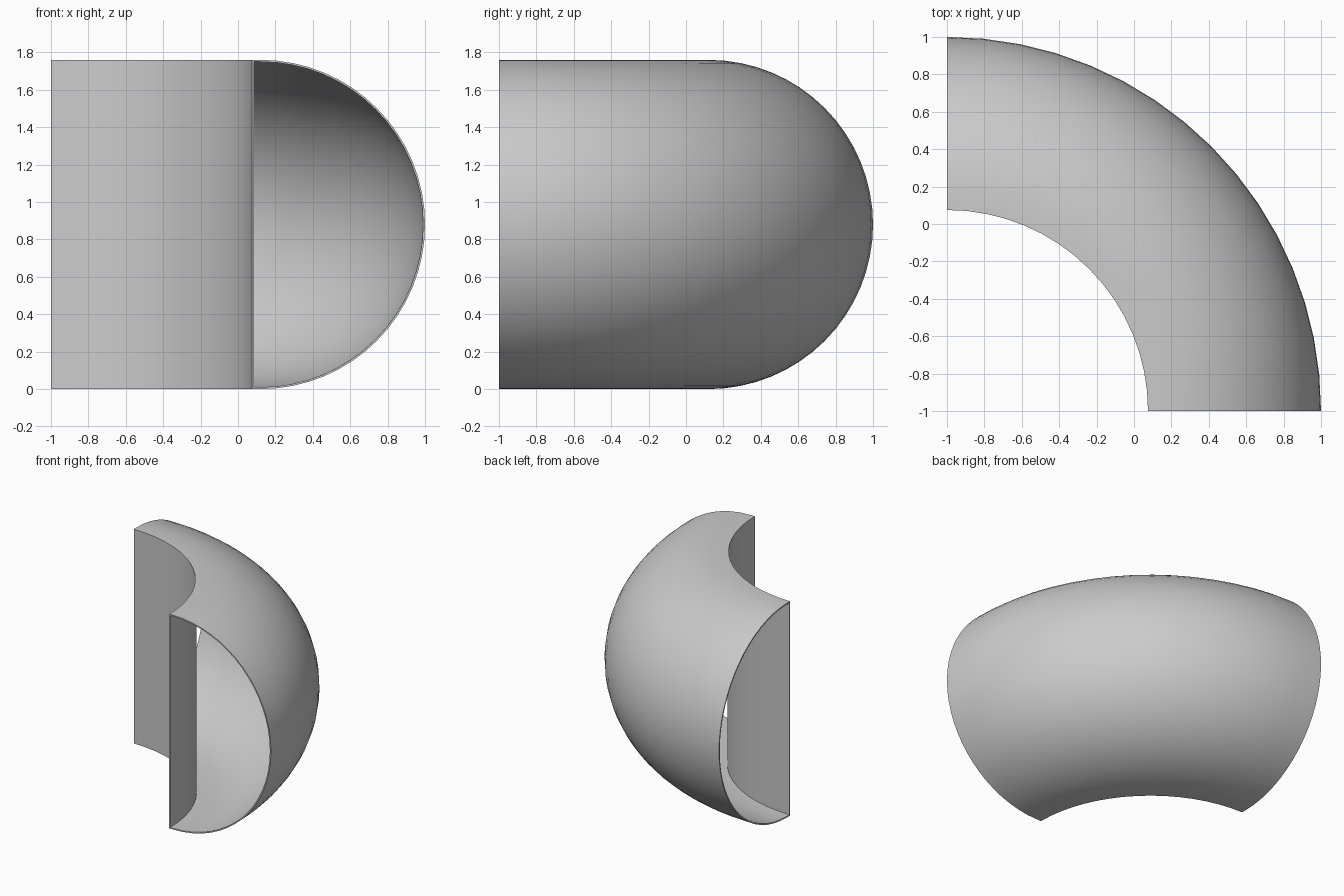
import bpy, bmesh
from math import sin, cos, pi, radians

if "Cube" in bpy.data.objects:
    bpy.data.objects.remove(bpy.data.objects["Cube"])

R_IN, R_ARC, RAD, WALL = 1.075, 1.12, 0.88, 0.01
ARC_STEPS, BEND_STEPS = 32, 16


def d_profile(inset):
    """D-shaped section as (radius, height): straight inner wall, round outer wall."""
    r = RAD - inset
    arc = [-pi / 2 + pi * i / ARC_STEPS for i in range(ARC_STEPS + 1)]
    pts = [(R_ARC + r * cos(a), RAD + r * sin(a)) for a in arc]
    return [(R_IN + inset, RAD - r)] + pts + [(R_IN + inset, RAD + r)]


def sweep(bm, profile):
    """Turn the section through a quarter circle about the corner at (-1, -1)."""
    rings = []
    for k in range(BEND_STEPS + 1):
        t = pi / 2 * k / BEND_STEPS
        rings.append([bm.verts.new((r * cos(t) - 1, r * sin(t) - 1, z)) for r, z in profile])
    n = len(profile)
    for a, b in zip(rings, rings[1:]):
        for i in range(n):
            j = (i + 1) % n
            bm.faces.new((a[i], a[j], b[j], b[i]))
    return rings


# Hollow quarter bend: outer skin, inner skin and a thin rim at each end
bm = bmesh.new()
outer = sweep(bm, d_profile(0))
inner = sweep(bm, d_profile(WALL))
for end in (0, -1):
    o, q = outer[end], inner[end]
    for i in range(len(o)):
        j = (i + 1) % len(o)
        bm.faces.new((o[i], o[j], q[j], q[i]))
bmesh.ops.recalc_face_normals(bm, faces=bm.faces)
mesh = bpy.data.meshes.new("hollow_bend")
bm.to_mesh(mesh)
bm.free()
bend = bpy.data.objects.new("hollow_bend", mesh)
bpy.context.collection.objects.link(bend)

# Plain grey finish
grey = bpy.data.materials.new("light grey")
grey.use_nodes = True
colour = (0.6, 0.6, 0.6, 1)
grey.diffuse_color = colour
grey.node_tree.nodes["Principled BSDF"].inputs["Base Color"].default_value = colour
mesh.materials.append(grey)

bpy.context.view_layer.objects.active = bend
bend.select_set(True)
bpy.ops.object.shade_smooth_by_angle(angle=radians(30))
